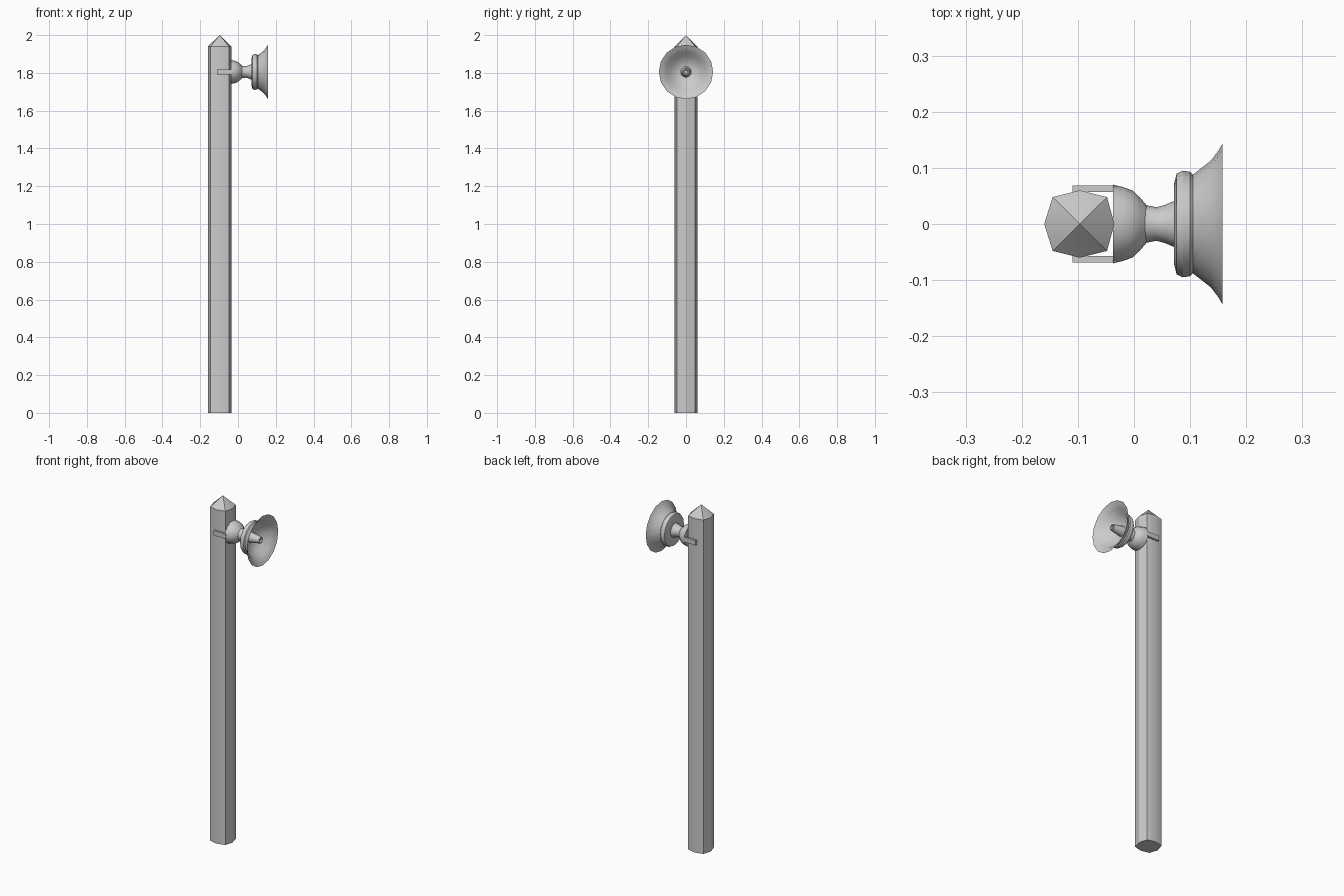
import bpy, bmesh
from math import sin, cos, pi, radians

if "Cube" in bpy.data.objects:
    bpy.data.objects.remove(bpy.data.objects["Cube"])

AXIS_Z = 1.805      # height of the horn axis
POST_X = -0.097     # centre of the post


def finish(name, bm, smooth=True):
    bmesh.ops.remove_doubles(bm, verts=bm.verts, dist=1e-5)
    bmesh.ops.recalc_face_normals(bm, faces=bm.faces)
    me = bpy.data.meshes.new(name)
    bm.to_mesh(me)
    bm.free()
    ob = bpy.data.objects.new(name, me)
    bpy.context.collection.objects.link(ob)
    if smooth:
        bpy.ops.object.select_all(action='DESELECT')
        ob.select_set(True)
        bpy.context.view_layer.objects.active = ob
        bpy.ops.object.shade_smooth_by_angle(angle=radians(30))
    return ob


def loft(bm, rings):
    n = len(rings[0])
    for a, b in zip(rings, rings[1:]):
        for i in range(n):
            j = (i + 1) % n
            bm.faces.new((a[i], a[j], b[j], b[i]))


def lathe_x(name, profile, sides=16, zscale=1.0):
    """Spin (x, radius) points about the horn axis and cap both ends."""
    bm = bmesh.new()
    rings = [[bm.verts.new((x, r * cos(2 * pi * i / sides),
                            AXIS_Z + zscale * r * sin(2 * pi * i / sides)))
              for i in range(sides)] for x, r in profile]
    loft(bm, rings)
    bm.faces.new(rings[0])
    bm.faces.new(rings[-1])
    return finish(name, bm)


# Post: square with bowed sides, pointed cap
section = [(0.062, 0), (0.049, 0.048), (0, 0.06), (-0.048, 0.048),
           (-0.063, 0), (-0.048, -0.048), (0, -0.06), (0.049, -0.048)]
bm = bmesh.new()
rings = [[bm.verts.new((POST_X + x, y, z)) for x, y in section] for z in (0, 1.94)]
loft(bm, rings)
bm.faces.new(rings[0])
tip = bm.verts.new((POST_X, 0, 2.0))
for i in range(8):
    bm.faces.new((rings[1][i], rings[1][(i + 1) % 8], tip))
finish("post", bm)

# Rounded mounting cup and neck
lathe_x("mount_cup", [(-0.037, 0.07), (-0.02, 0.066), (-0.003, 0.06),
                      (0.01, 0.048), (0.022, 0.034)], zscale=0.91)
lathe_x("neck", [(0.015, 0.034), (0.024, 0.033), (0.04, 0.03),
                 (0.055, 0.034), (0.074, 0.042)])

# Horn: collar, flare, rim and hollow inside
lathe_x("horn", [(0.071, 0.04), (0.071, 0.07), (0.076, 0.09), (0.087, 0.095),
                 (0.1, 0.093), (0.105, 0.088), (0.137, 0.113), (0.15, 0.13),
                 (0.158, 0.144), (0.149, 0.127), (0.136, 0.109), (0.106, 0.084),
                 (0.086, 0.05), (0.08, 0.025)])

# Tapered centre pin with recessed tip
lathe_x("centre_pin", [(0.078, 0.029), (0.11, 0.024), (0.147, 0.018),
                       (0.147, 0.012), (0.138, 0.01)], sides=12)

# Clamp arms on both sides of the post
for side, label in ((1, "back"), (-1, "front")):
    bm = bmesh.new()
    bmesh.ops.create_cube(bm, size=1)
    for v in bm.verts:
        v.co = (-0.0705 + v.co.x * 0.079,
                side * 0.063 + v.co.y * 0.012,
                AXIS_Z + v.co.z * 0.028)
    finish(label + "_clamp_arm", bm, smooth=False)
